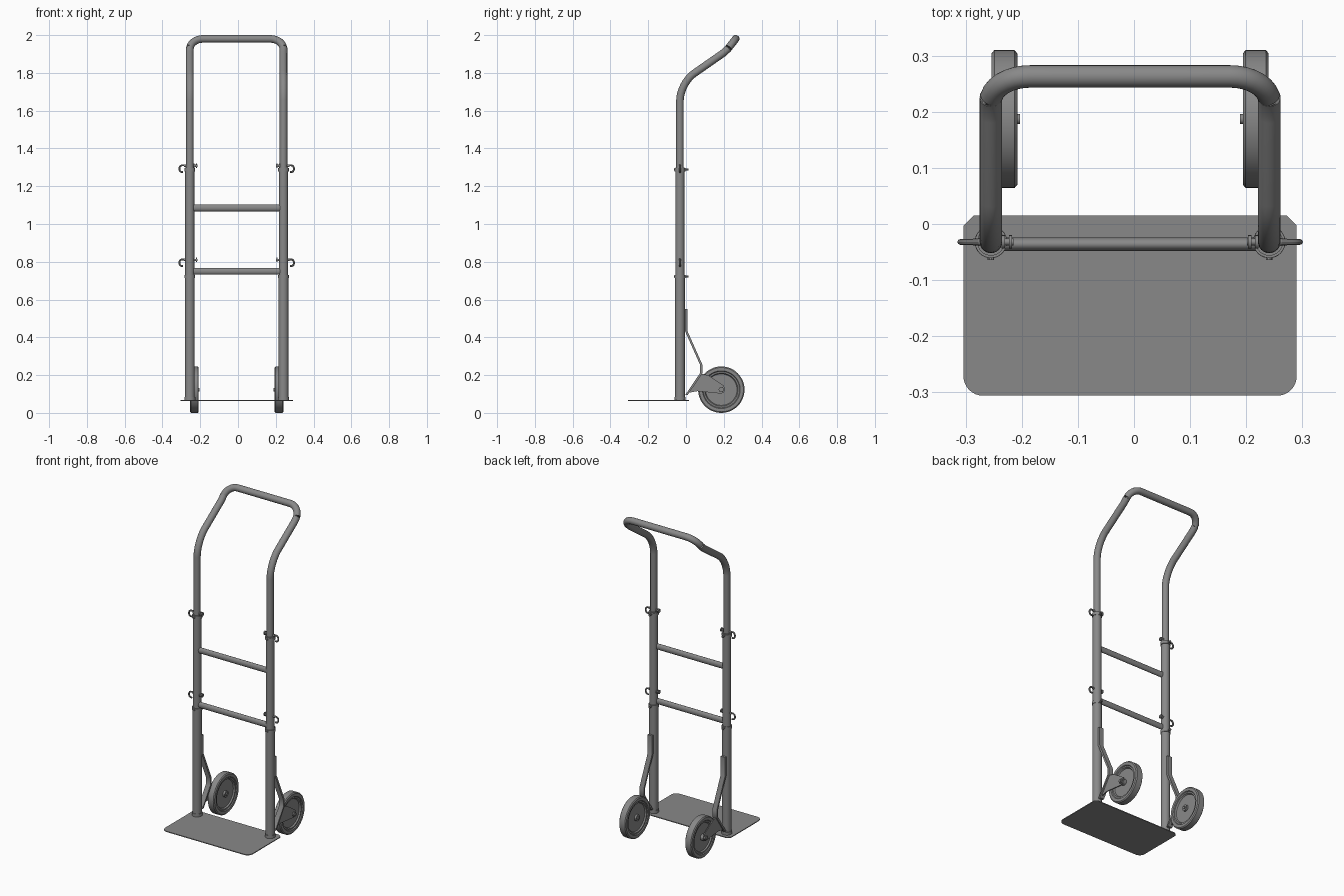
import bpy, bmesh, math
from mathutils import Vector

if "Cube" in bpy.data.objects:
    bpy.data.objects.remove(bpy.data.objects["Cube"], do_unlink=True)

grey = bpy.data.materials.new("steel grey")
grey.use_nodes = True
colour = (0.25, 0.25, 0.25, 1)
grey.diffuse_color = colour
grey.node_tree.nodes["Principled BSDF"].inputs["Base Color"].default_value = colour

CX = -0.007      # middle of the frame
TUBE_X = 0.248   # upright distance from the middle
TUBE_Y = -0.032


def finish(name, bm):
    bmesh.ops.remove_doubles(bm, verts=bm.verts, dist=1e-5)
    bmesh.ops.recalc_face_normals(bm, faces=bm.faces)
    mesh = bpy.data.meshes.new(name)
    bm.to_mesh(mesh)
    bm.free()
    ob = bpy.data.objects.new(name, mesh)
    bpy.context.collection.objects.link(ob)
    mesh.materials.append(grey)
    bpy.ops.object.select_all(action="DESELECT")
    ob.select_set(True)
    bpy.context.view_layer.objects.active = ob
    bpy.ops.object.shade_smooth_by_angle(angle=math.radians(35))
    return ob


def fillet(points, radii, steps=8):
    """Round the inner corners of a path."""
    pts = [Vector(p) for p in points]
    out = [pts[0]]
    for a, b, c, r in zip(pts, pts[1:], pts[2:], radii):
        p, q = b + (a - b).normalized() * r, b + (c - b).normalized() * r
        for i in range(steps + 1):
            t = i / steps
            # weighted blend that follows a circular arc at right angles
            w = 0.7 * 2 * t * (1 - t)
            u, v = (1 - t) ** 2, t * t
            out.append((p * u + b * w + q * v) / (u + v + w))
    return out + [pts[-1]]


def tube(name, path, r, sides=20, squash=1.0):
    """Sweep a ring along a path; squash flattens it across y."""
    bm = bmesh.new()
    path = [Vector(p) for p in path]
    rings, side = [], None
    for i, p in enumerate(path):
        d = (path[min(i + 1, len(path) - 1)] - path[max(i - 1, 0)]).normalized()
        if side is None:
            side = d.orthogonal() if abs(d.x) < 0.9 else Vector((0, 1, 0))
        side = (side - d * side.dot(d)).normalized()
        other = d.cross(side)
        ring = []
        for k in range(sides):
            a = math.tau * k / sides
            ring.append(bm.verts.new(p + side * math.cos(a) * r * squash + other * math.sin(a) * r))
        rings.append(ring)
    for a, b in zip(rings, rings[1:]):
        for k in range(sides):
            n = (k + 1) % sides
            bm.faces.new((a[k], a[n], b[n], b[k]))
    bm.faces.new(rings[0])
    bm.faces.new(rings[-1])
    return finish(name, bm)


def lathe(name, profile, centre, sides=48):
    """Turn (x, radius) points around the x axis."""
    bm = bmesh.new()
    vs = [bm.verts.new((x, 0, r)) for x, r in profile]
    es = [bm.edges.new(pair) for pair in zip(vs, vs[1:])]
    bmesh.ops.spin(bm, geom=vs + es, cent=(0, 0, 0), axis=(1, 0, 0),
                   angle=math.tau, steps=sides, use_merge=True)
    bmesh.ops.translate(bm, verts=bm.verts, vec=centre)
    return finish(name, bm)


def slab(name, outline, vec):
    """Extrude a flat outline along a vector."""
    bm = bmesh.new()
    face = bm.faces.new([bm.verts.new(p) for p in outline])
    new = bmesh.ops.extrude_face_region(bm, geom=[face])["geom"]
    bmesh.ops.translate(bm, verts=[v for v in new if isinstance(v, bmesh.types.BMVert)], vec=vec)
    return finish(name, bm)


# Toe plate: rounded front corners, clipped rear corners
half, front, rear, clip = 0.297, -0.306, 0.015, 0.018
outline = [(CX + half - clip, rear), (CX - half + clip, rear), (CX - half, rear - clip)]
for start, sx in ((math.pi, -1), (1.5 * math.pi, 1)):
    for i in range(9):
        a = start + i * math.pi / 16
        outline.append((CX + sx * (half - 0.035) + 0.035 * math.cos(a), front + 0.035 + 0.035 * math.sin(a)))
outline.append((CX + half, rear - clip))
slab("toe_plate", [(x, y, 0.062) for x, y in outline], (0, 0, 0.005))

# Bent handle loop
L, R = CX - TUBE_X, CX + TUBE_X
side_path = [(TUBE_Y, 0.7), (TUBE_Y, 1.745), (0.212, 1.915), (0.263, 1.98)]
loop = [(L, y, z) for y, z in side_path] + [(R, y, z) for y, z in reversed(side_path)]
tube("handle", fillet(loop, [0.09, 0.025, 0.07, 0.07, 0.025, 0.09]), 0.02, 24)

# Flattened cross bars
for name, z in (("lower_cross_bar", 0.75), ("upper_cross_bar", 1.085)):
    tube(name, [(L, TUBE_Y - 0.004, z), (R, TUBE_Y - 0.004, z)], 0.018, 20, 0.67)

for s, tag in ((1, "left"), (-1, "right")):
    tx = CX + s * TUBE_X

    def at(d, y, z):
        return (CX + s * d, y, z)

    def upright(name, r, z0, z1):
        tube(tag + name, [(tx, TUBE_Y, z0), (tx, TUBE_Y, z1)], r, 28)

    # Telescoping uprights and collars
    upright("_lower_upright", 0.026, 0.065, 0.73)
    upright("_middle_upright", 0.0245, 0.70, 1.30)
    upright("_base_collar", 0.029, 0.065, 0.085)
    for z in (0.722, 1.288):
        upright("_collar", 0.0285, z - 0.009, z + 0.009)
        tube(tag + "_collar_bolt", [(tx, -0.064, z), (tx, 0.012, z)], 0.006, 10)

    # Locking pins with a hooked wire
    for z in (0.81, 1.308):
        tube(tag + "_locking_pin", [at(0.208, TUBE_Y, z), at(0.28, TUBE_Y, z)], 0.006, 12)
        for d in (0.213, 0.226):
            tube(tag + "_pin_washer", [at(d - 0.003, TUBE_Y, z), at(d + 0.003, TUBE_Y, z)], 0.012, 16)
        hook = [at(0.27, TUBE_Y, z + 0.003), at(0.303, TUBE_Y, z + 0.003),
                at(0.303, TUBE_Y, z - 0.033), at(0.283, TUBE_Y, z - 0.033)]
        tube(tag + "_pin_hook", fillet(hook, [0.016, 0.015], 5), 0.005, 8)

    # Bent support strap behind the upright
    strap = [(-0.006, 0.55), (-0.006, 0.435), (0.074, 0.255), (0.074, 0.21), (-0.004, 0.095)]
    back = [(y + 0.013, z) for y, z in reversed(strap)]
    slab(tag + "_wheel_strap", [at(0.233, y, z) for y, z in strap + back], (s * 0.03, 0, 0))

    # Axle bracket outside the wheel
    bracket = [(0.005, 0.105), (0.075, 0.21), (0.12, 0.198), (0.2, 0.145),
               (0.207, 0.125), (0.2, 0.108), (0.185, 0.102), (0.06, 0.115)]
    slab(tag + "_axle_bracket", [at(0.249, y, z) for y, z in bracket], (s * 0.006, 0, 0))

    # Wheel with recessed disc, hub and axle
    half_profile = [(0.010, 0), (0.010, 0.083), (0.018, 0.088), (0.018, 0.096),
                    (0.023, 0.1), (0.023, 0.117), (0.018, 0.123)]
    profile = half_profile + [(-x, r) for x, r in reversed(half_profile)]
    lathe(tag + "_wheel", profile, at(0.224, 0.187, 0.123))
    tube(tag + "_hub", [at(0.202, 0.187, 0.123), at(0.249, 0.187, 0.123)], 0.019, 20)
    tube(tag + "_axle", [at(0.196, 0.187, 0.123), at(0.268, 0.187, 0.123)], 0.009, 12)
    tube(tag + "_axle_nut", [at(0.255, 0.187, 0.123), at(0.263, 0.187, 0.123)], 0.015, 6)
